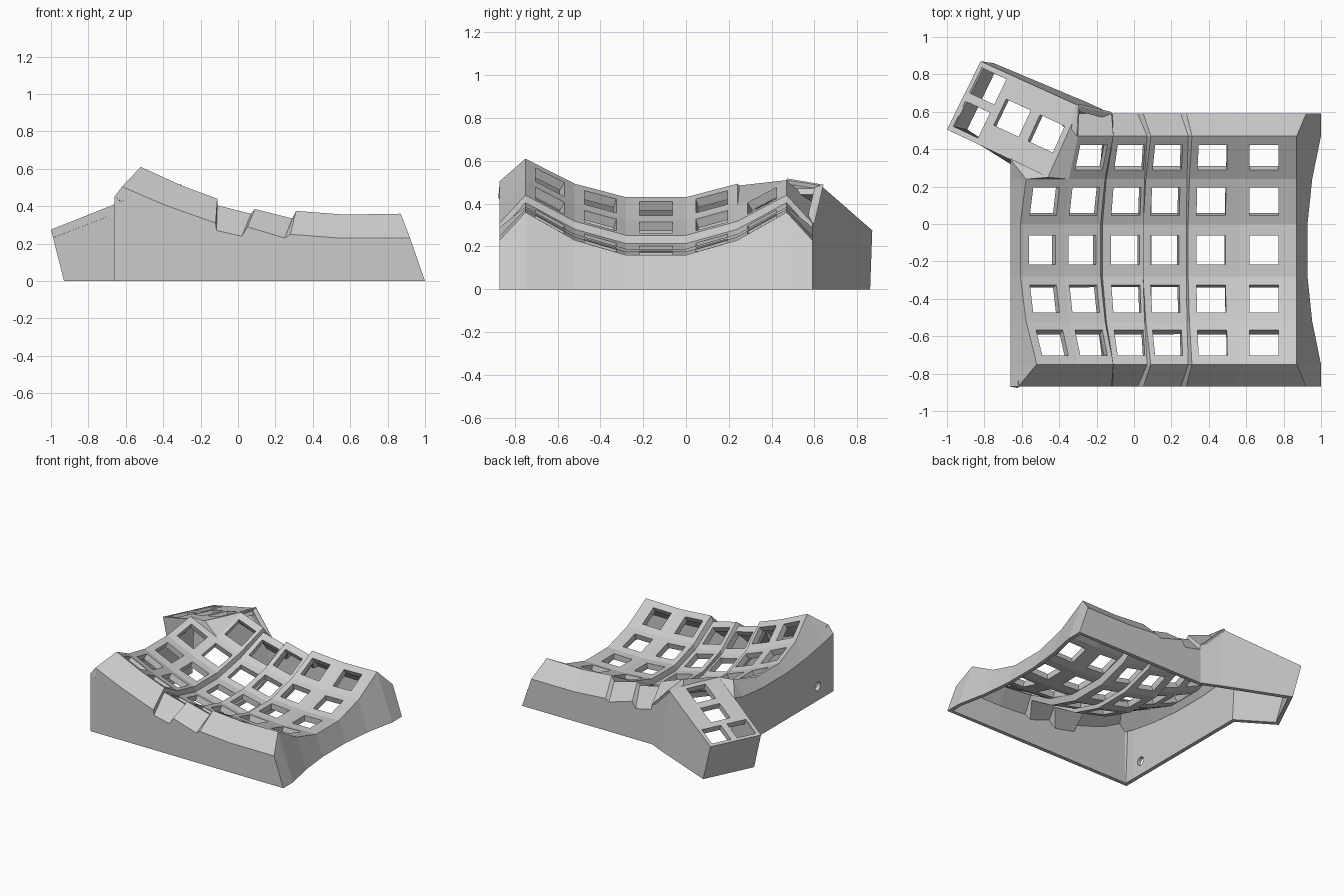
import bpy, bmesh, math
from mathutils import Vector

if "Cube" in bpy.data.objects:
    bpy.data.objects.remove(bpy.data.objects["Cube"], do_unlink=True)

grey = bpy.data.materials.new("light_grey")
grey.use_nodes = True
GREY = (0.6, 0.6, 0.6, 1)
grey.diffuse_color = GREY
grey.node_tree.nodes["Principled BSDF"].inputs["Base Color"].default_value = GREY

KEY = 0.0775  # half width of a key opening


def shell(name, faces, thick):
    """Join outward-facing polygons and thicken them inwards."""
    bm = bmesh.new()
    cache = {}

    def vert(p):
        k = tuple(round(c, 4) for c in p)
        if k not in cache:
            cache[k] = bm.verts.new(k)
        return cache[k]

    for f in faces:
        vs = list(dict.fromkeys(vert(p) for p in f))
        if len(vs) > 2 and not bm.faces.get(vs):
            bm.faces.new(vs)
    bm.normal_update()
    outer = list(bm.faces)
    rim = [(e, e.link_loops[0].vert, e.link_loops[0].link_loop_next.vert)
           for e in bm.edges if len(e.link_faces) == 1]
    inner = {}
    for v in list(bm.verts):
        co = v.co - v.normal * thick * min(v.calc_shell_factor(), 1.6)
        if v.co.z < 0.001:
            co.z = 0
        inner[v] = co
    inner = {v: bm.verts.new(co) for v, co in inner.items()}
    for f in outer:
        bm.faces.new([inner[v] for v in reversed(f.verts)])
    for e, a, b in rim:
        bm.faces.new((b, a, inner[a], inner[b]))
    me = bpy.data.meshes.new(name)
    bm.to_mesh(me)
    bm.free()
    ob = bpy.data.objects.new(name, me)
    bpy.context.collection.objects.link(ob)
    me.materials.append(grey)
    return ob


def key_cell(a, b, c, d, tx=0.5, ty=0.5):
    """Four quads around a square opening in the patch a-b-c-d."""
    def p(u, v):
        return a.lerp(b, u).lerp(d.lerp(c, u), v)
    hx = KEY / (p(1, .5) - p(0, .5)).length
    hy = KEY / (p(.5, 1) - p(.5, 0)).length
    x0, x1, y0, y1 = tx - hx, min(tx + hx, .97), ty - hy, ty + hy
    i = [p(x0, y0), p(x1, y0), p(x1, y1), p(x0, y1)]
    o = [a, b, c, d]
    return [(o[k], o[(k + 1) % 4], i[(k + 1) % 4], i[k]) for k in range(4)]


# Row lines (y) and how far each lies below the crest of its column
ROWS = [-.87, -.75, -.52, -.28, 0, .24, .47, .59]
DROP = [0, 0, .13, .2, .2, .13, 0, 0]


def edge(cx, cz, tilt, fx, fz):
    """One side of a column: crest, lean angle and flange foot."""
    s, c = math.sin(math.radians(tilt)), math.cos(math.radians(tilt))
    pts = [Vector((cx - h * s, y, cz - h * c)) for y, h in zip(ROWS, DROP)]
    pts[0] = Vector((fx, ROWS[0], fz))
    pts[-1] = Vector((fx, ROWS[-1], fz))
    return pts


e1 = edge(-.52, .61, 26, -.62, .505)
e2 = edge(-.30, .51, 22, -.40, .41)
e3 = edge(-.11, .44, 20, -.12, .31)
e3b = edge(-.11, .405, 17, -.115, .27)
e4 = edge(.07, .36, 6, .02, .24)
e4b = edge(.09, .385, 12, .05, .29)
e5 = edge(.29, .335, 3, .25, .23)
e5b = edge(.31, .375, 6, .28, .25)
e6 = edge(.57, .355, 1, .54, .23)
e7 = edge(.87, .36, 0, .92, .23)
# Left side, right side, opening position across the column
COLUMNS = [(e1, e2, .5), (e2, e3, .5), (e3b, e4, .56),
           (e4b, e5, .5), (e5b, e6, .44), (e6, e7, .42)]

# Key well: curved columns, front and back flanges, webs between columns
well = []
for n, (l, r, tx) in enumerate(COLUMNS):
    for j in range(5 if n == 0 else 7):
        quad = (l[j], r[j], r[j + 1], l[j + 1])
        well += [quad] if j in (0, 6) else key_cell(*quad, tx)
for l, r in ((e3, e3b), (e4, e4b), (e5, e5b)):
    well += [(l[j], r[j], r[j + 1], l[j + 1]) for j in range(7)]

# Sloping shoulder down to the left wall
SIDE = -.66
shoulder = [Vector((SIDE, p.y, p.z - 1.35 * (p.x - SIDE))) for p in e1[:6]]
well += [(shoulder[j], e1[j], e1[j + 1], shoulder[j + 1]) for j in range(5)]
shell("key_well", well, .045)

# Thumb plate: two small cells side by side, then two single cells
A, B = Vector((-1, .505, .275)), Vector((-.82, .87, .275))
C, D = Vector((-.29, .63, .485)), Vector((-.46, .25, .485))


def thumb(u, v):
    return A.lerp(D, u).lerp(B.lerp(C, u), v)


plate = []
for u0, u1, v0, v1 in ((0, .32, 0, .5), (0, .32, .5, 1),
                       (.32, .65, 0, 1), (.65, 1, 0, 1)):
    plate += key_cell(thumb(u0, v0), thumb(u1, v0), thumb(u1, v1), thumb(u0, v1))
shell("thumb_plate", plate, .045)

# Bridge between the thumb plate and the key well
K = Vector((SIDE, .345, .41))
shell("thumb_bridge", [
    (K, shoulder[5], e1[5]), (K, e1[5], D), (e1[5], e2[5], D),
    (D, e2[5], e2[6], C)], .02)
shell("thumb_back_bridge", [(e2[6], e2[7], C), (e3[7], C, e2[7])], .01)


# Outer walls: matched top and bottom loops, anticlockwise from front left
def foot(p):
    return Vector((p.x, p.y, 0))


sides = [e1, e2, e3, e3b, e4, e4b, e5, e5b, e6]
loop = [(shoulder[0], foot(shoulder[0]))]
loop += [(e[0], foot(e[0])) for e in sides]
for j, p in enumerate(e7):
    z = e7[1].z if j in (0, 7) else p.z
    loop.append((p, Vector((.87 + .36 * z, p.y, 0))))
loop += [(e[7], foot(e[7])) for e in reversed(sides[2:])]
loop += [(C, Vector((-.25, .65, 0))), (B, Vector((-.75, .86, 0))),
         (A, Vector((-.93, .49, 0))), (K, Vector((SIDE, .32, 0)))]
loop += [(p, foot(p)) for p in reversed(shoulder[1:])]
walls = []
for (t0, b0), (t1, b1) in zip(loop, loop[1:] + loop[:1]):
    walls.append((b0, b1, t1, t0))
case = shell("case_walls", walls, .03)

# Round cable opening in the left wall
bpy.ops.mesh.primitive_cylinder_add(vertices=24, radius=.033, depth=.2,
                                    location=(SIDE, -.68, .11),
                                    rotation=(0, math.pi / 2, 0))
cutter = bpy.context.object
cutter.name = "cable_hole_cutter"
cutter.hide_render = True
cutter.display_type = 'WIRE'
cutter.data.materials.append(grey)
cut = case.modifiers.new("cable_hole", 'BOOLEAN')
cut.operation = 'DIFFERENCE'
cut.object = cutter
cut.solver = 'EXACT'
